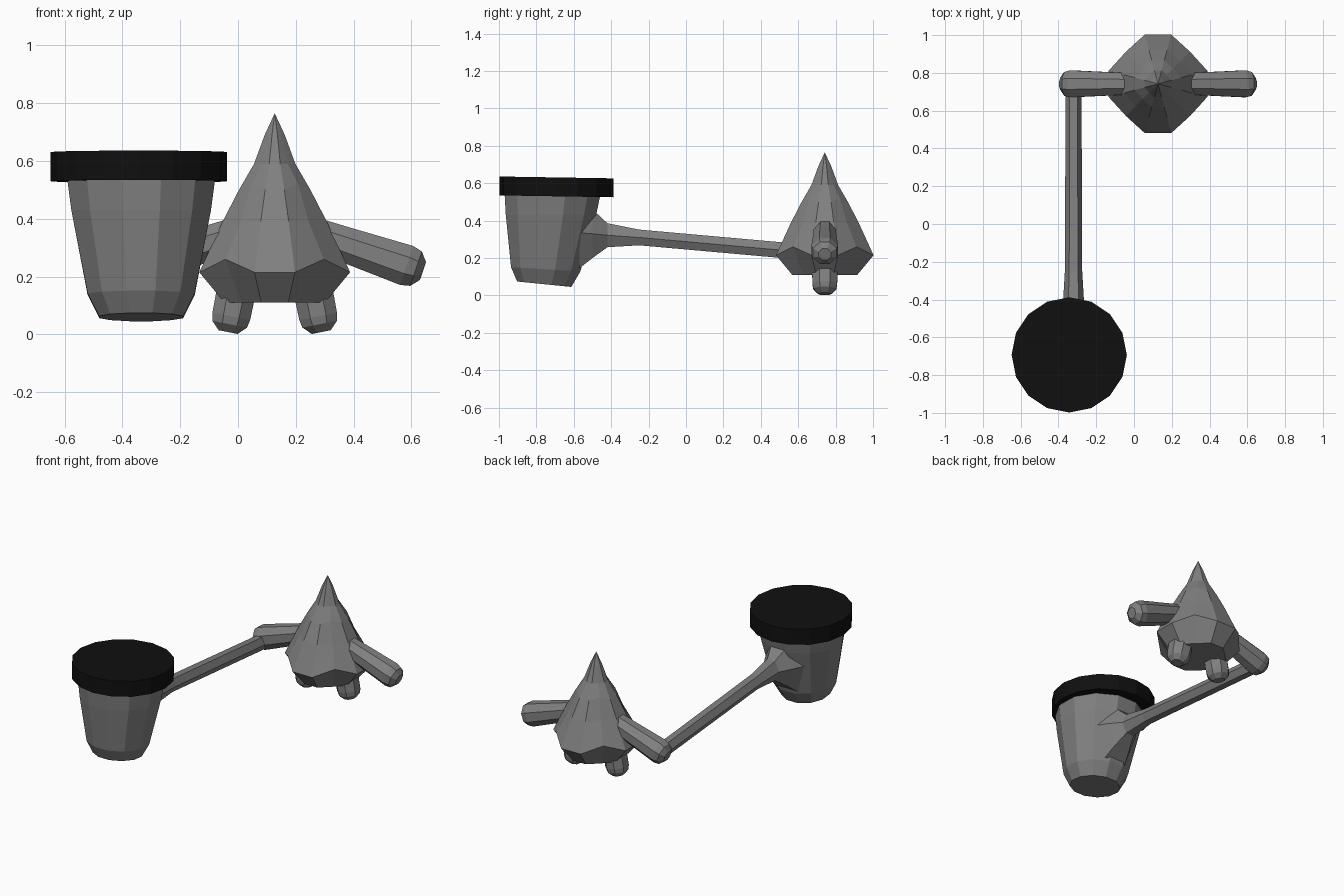
import bpy
import bmesh
from math import cos, sin, pi
from mathutils import Vector

cube = bpy.data.objects.get("Cube")
if cube:
    bpy.data.objects.remove(cube, do_unlink=True)


def make_material(name, value):
    mat = bpy.data.materials.new(name)
    mat.use_nodes = True
    colour = (value, value, value, 1)
    mat.diffuse_color = colour
    mat.node_tree.nodes["Principled BSDF"].inputs["Base Color"].default_value = colour
    return mat


grey = make_material("stone grey", 0.216)
black = make_material("soft black", 0.005)


def loft(name, rings, mat):
    """Skin a list of equal-length point rings and cap both ends."""
    bm = bmesh.new()
    loops = [[bm.verts.new(p) for p in ring] for ring in rings]
    for low, high in zip(loops, loops[1:]):
        for i in range(len(low)):
            j = (i + 1) % len(low)
            bm.faces.new((low[i], low[j], high[j], high[i]))
    bm.faces.new(loops[0][::-1])
    bm.faces.new(loops[-1])
    bmesh.ops.remove_doubles(bm, verts=bm.verts, dist=0.0005)
    bmesh.ops.recalc_face_normals(bm, faces=bm.faces)
    mesh = bpy.data.meshes.new(name)
    bm.to_mesh(mesh)
    bm.free()
    mesh.materials.append(mat)
    obj = bpy.data.objects.new(name, mesh)
    bpy.context.scene.collection.objects.link(obj)
    return obj


def limb(name, start, end, stations, mat, sides=8):
    """Faceted tube along a straight axis; stations are (fraction, radius)."""
    start, end = Vector(start), Vector(end)
    axis = end - start
    u = Vector((0, 1, 0))
    v = axis.normalized().cross(u)
    rings = []
    for t, r in stations:
        turn = [2 * pi * (k + 0.5) / sides for k in range(sides)]
        rings.append([start + axis * t + (u * cos(a) + v * sin(a)) * r for a in turn])
    return loft(name, rings, mat)


# Pointed body: an octagonal outline with raised diagonal corners on its ridge
CX, CY = 0.127, 0.742
profile = [(0.11, 0.18, 0.0), (0.215, 0.27, 0.045), (0.39, 0.187, 0.0),
           (0.50, 0.128, 0.02), (0.59, 0.074, 0.0), (0.69, 0.036, 0.0),
           (0.765, 0.0, 0.0)]
body = []
for z, r, lift in profile:
    ring = []
    for k in range(12):
        a = pi / 12 + k * pi / 6
        diagonal = k % 3 == 1
        rr = r * (0.89 if diagonal else 1)
        ring.append((CX + rr * cos(a), CY + rr * sin(a), z + lift * diagonal))
    body.append(ring)
loft("body", body, grey)

# Arms and feet, mirrored about the body's middle
for side, label in ((1, "left"), (-1, "right")):
    limb(label + "_arm", (CX + side * 0.10, CY, 0.36), (CX + side * 0.505, CY, 0.222),
         [(0, 0.06), (0.35, 0.066), (0.88, 0.077), (0.96, 0.068), (1.02, 0.035)], grey)
    limb(label + "_foot", (CX + side * 0.125, CY, 0.19), (CX + side * 0.161, CY, 0.008),
         [(0, 0.062), (0.3, 0.073), (0.7, 0.072), (0.85, 0.066), (1, 0.036)], grey)

# Pole from the right hand, flaring where it meets the bucket
stations = [(0.74, -0.32, 0.222, 0.042, 0.042), (-0.25, -0.32, 0.31, 0.046, 0.042),
            (-0.42, -0.32, 0.322, 0.056, 0.064), (-0.50, -0.325, 0.33, 0.11, 0.13),
            (-0.57, -0.33, 0.335, 0.15, 0.19)]
loft("pole", [[(x + w * cos(k * pi / 3), y, z + h * sin(k * pi / 3) / sin(pi / 3))
               for k in range(6)] for y, x, z, w, h in stations], grey)

# Bucket: leaning taper with a chamfered, slightly tilted base
BX = -0.335
levels = [(0.06, -0.758, 0.15, -0.1), (0.14, -0.75, 0.192, -0.06),
          (0.43, -0.722, 0.25, 0.0), (0.56, -0.712, 0.268, 0.0)]
bucket = []
for z, cy, r, slope in levels:
    turn = [pi / 12 + k * pi / 6 for k in range(12)]
    bucket.append([(BX + r * cos(a), cy + r * sin(a), z + slope * r * sin(a))
                   for a in turn])
loft("bucket", bucket, grey)

# Flat lid, tipped gently backward
loft("lid", [[(-0.343 + 0.305 * cos(k * pi / 8), -0.693 + 0.305 * sin(k * pi / 8),
               z - 0.005 * sin(k * pi / 8)) for k in range(16)]
             for z in (0.53, 0.631)], black)
